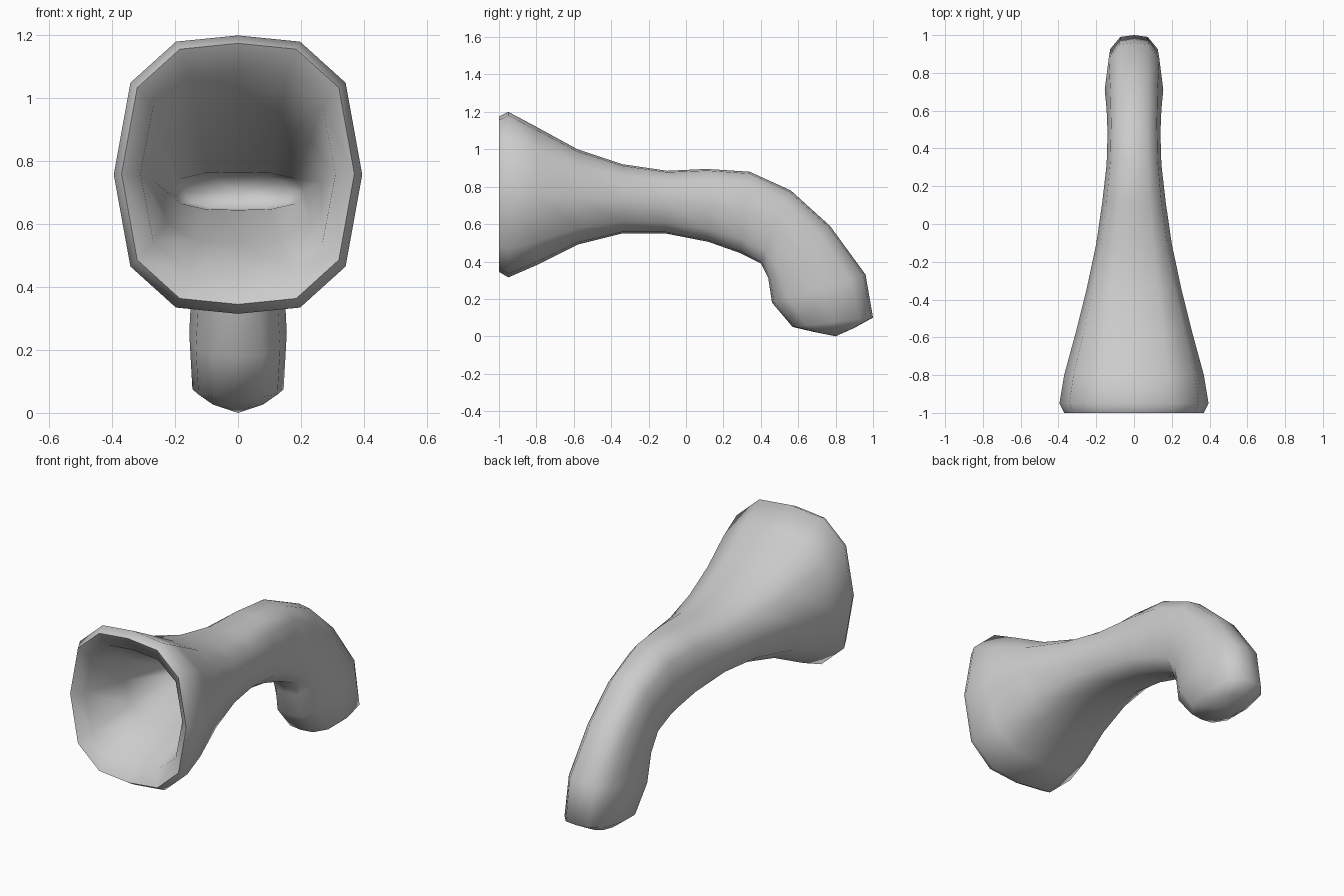
import bpy, bmesh, math

# Boxy 12-sided cross-section: x follows sine, height is fuller than an ellipse
UP = [1.0, 0.955, 0.66, 0.0, -0.66, -0.955, -1.0, -0.955, -0.66, 0.0, 0.66, 0.955]
SIDE = [math.sin(math.radians(30 * i)) for i in range(12)]

# Each ring: (top y, top z, bottom y, bottom z, half width)
pocket_and_mouth = [
    (-0.18, 0.755, -0.18, 0.65, 0.17),    # pocket end
    (-0.34, 0.765, -0.34, 0.645, 0.21),   # throat
    (-0.66, 0.93, -0.66, 0.54, 0.265),
    (-0.95, 1.09, -0.95, 0.43, 0.31),     # inside of lip
    (-1.00, 1.175, -1.00, 0.345, 0.37),   # lip front
]
outside = [
    (-0.95, 1.20, -0.95, 0.315, 0.395),
    (-0.80, 1.12, -0.80, 0.38, 0.37),
    (-0.58, 1.00, -0.58, 0.49, 0.31),
    (-0.34, 0.92, -0.34, 0.55, 0.25),
    (-0.10, 0.885, -0.11, 0.55, 0.20),
    (0.11, 0.895, 0.12, 0.505, 0.168),
    (0.34, 0.88, 0.29, 0.445, 0.145),
    (0.56, 0.78, 0.40, 0.39, 0.14),
    (0.77, 0.59, 0.44, 0.31, 0.145),
    (0.96, 0.33, 0.46, 0.18, 0.155),
    (1.00, 0.10, 0.57, 0.05, 0.145),
    (0.90, 0.045, 0.69, 0.022, 0.09),     # rounded end
]


def add_ring(bm, ty, tz, by, bz, width):
    ring = []
    for s, u in zip(SIDE, UP):
        t = (u + 1) / 2
        ring.append(bm.verts.new((width * s, by + (ty - by) * t, bz + (tz - bz) * t)))
    return ring


def fan(bm, ring, tip):
    centre = bm.verts.new(tip)
    for i in range(12):
        bm.faces.new((ring[i], ring[(i + 1) % 12], centre))


# Flared horn with bent neck
bm = bmesh.new()
rings = [add_ring(bm, *r) for r in pocket_and_mouth + outside]
for a, b in zip(rings, rings[1:]):
    for i in range(12):
        j = (i + 1) % 12
        bm.faces.new((a[i], a[j], b[j], b[i]))
fan(bm, rings[0], (0, -0.16, 0.70))
fan(bm, rings[-1], (0, 0.80, 0.0))
bmesh.ops.recalc_face_normals(bm, faces=bm.faces)

mesh = bpy.data.meshes.new("flared_horn")
bm.to_mesh(mesh)
bm.free()
horn = bpy.data.objects.new("flared_horn", mesh)
bpy.context.collection.objects.link(horn)
bpy.context.view_layer.objects.active = horn
horn.select_set(True)
bpy.ops.object.shade_smooth_by_angle(angle=math.radians(75))
